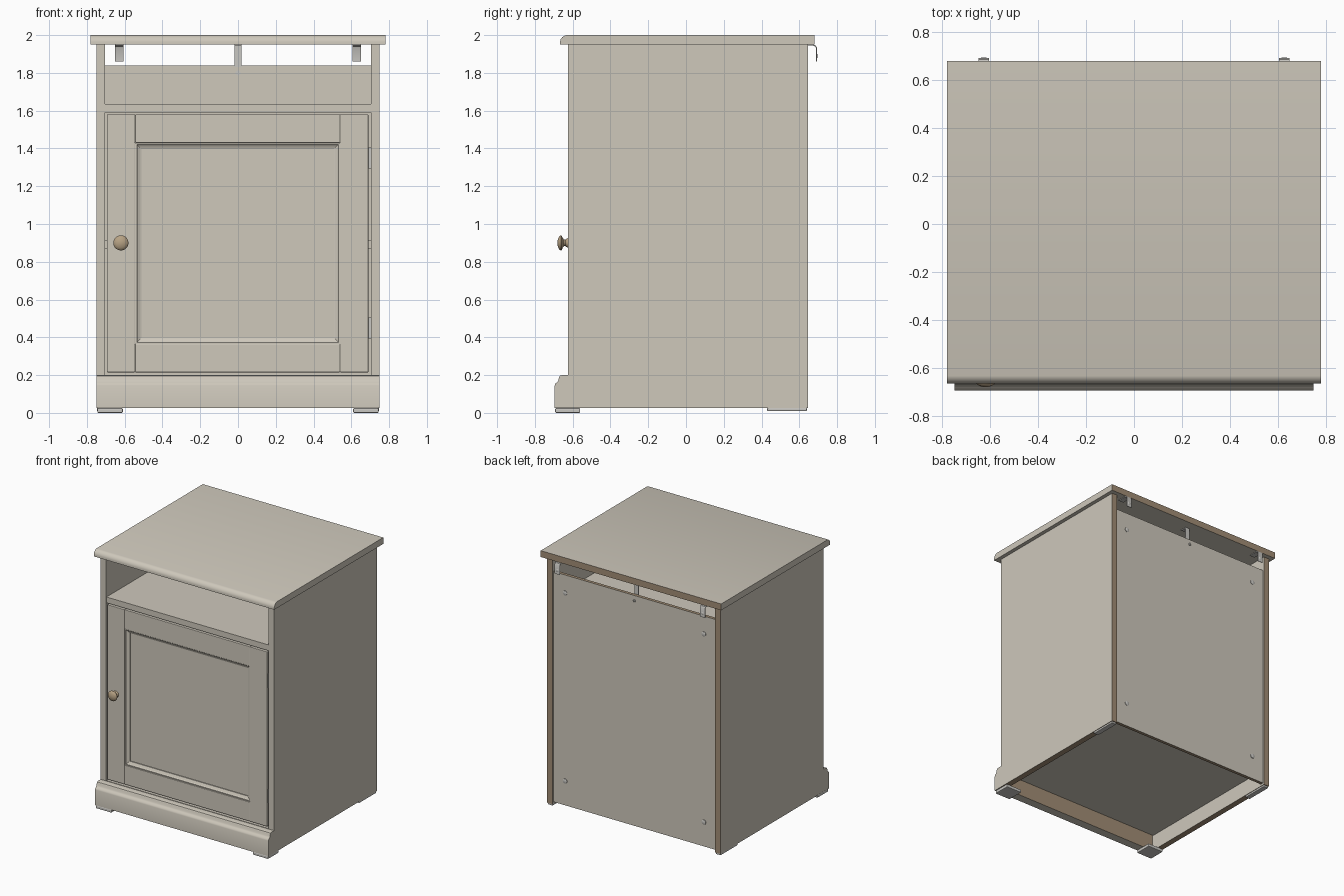
import bpy, bmesh, math
from mathutils import Matrix, Vector

cube = bpy.data.objects.get("Cube")
if cube:
    bpy.data.objects.remove(cube)


def material(name, color):
    m = bpy.data.materials.new(name)
    m.use_nodes = True
    m.diffuse_color = (*color, 1)
    m.node_tree.nodes["Principled BSDF"].inputs["Base Color"].default_value = (*color, 1)
    return m


cream = material("cream paint", (0.62, 0.58, 0.50))
raw = material("raw board", (0.36, 0.27, 0.18))
wood = material("knob wood", (0.47, 0.36, 0.23))
metal = material("metal", (0.58, 0.57, 0.54))
UP, DOWN, BACK = Vector((0, 0, 1)), Vector((0, 0, -1)), Vector((0, 1, 0))


def finish(name, bm, mats, raw_dirs=(), smooth=False):
    bmesh.ops.recalc_face_normals(bm, faces=bm.faces)
    # Unpainted faces are chosen by direction
    for f in bm.faces:
        if any(f.normal.dot(d) > 0.95 for d in raw_dirs):
            f.material_index = 1
    me = bpy.data.meshes.new(name)
    bm.to_mesh(me)
    bm.free()
    for m in mats:
        me.materials.append(m)
    ob = bpy.data.objects.new(name, me)
    bpy.context.collection.objects.link(ob)
    if smooth:
        bpy.ops.object.select_all(action='DESELECT')
        ob.select_set(True)
        bpy.context.view_layer.objects.active = ob
        bpy.ops.object.shade_smooth_by_angle(angle=math.radians(35))
    return ob


def box(name, x, y, z, mat=cream, raw_dirs=(), bevel=0):
    bm = bmesh.new()
    bmesh.ops.create_cube(bm, size=1)
    for v in bm.verts:
        v.co = [r[0] + (c + 0.5) * (r[1] - r[0]) for r, c in zip((x, y, z), v.co)]
    ob = finish(name, bm, [mat, raw], raw_dirs)
    if bevel:
        mod = ob.modifiers.new("soft edges", 'BEVEL')
        mod.width, mod.segments = bevel, 2
    return ob


def extrude_x(name, profile, x0, x1, mat=cream, raw_dirs=()):
    """Extrude a (y, z) outline along x."""
    bm = bmesh.new()
    face = bm.faces.new([bm.verts.new((x0, y, z)) for y, z in profile])
    ext = bmesh.ops.extrude_face_region(bm, geom=[face])
    moved = [g for g in ext["geom"] if isinstance(g, bmesh.types.BMVert)]
    bmesh.ops.translate(bm, verts=moved, vec=(x1 - x0, 0, 0))
    return finish(name, bm, [mat, raw], raw_dirs, smooth=True)


def lathe_y(name, profile, x, z, mat, steps=32):
    """Spin (y, radius) points around an axis parallel to y."""
    bm = bmesh.new()
    verts = [bm.verts.new((x, y, z + r)) for y, r in profile]
    edges = [bm.edges.new(p) for p in zip(verts, verts[1:])]
    bmesh.ops.spin(bm, geom=verts + edges, cent=(x, 0, z), axis=(0, 1, 0),
                   angle=math.tau, steps=steps)
    bmesh.ops.remove_doubles(bm, verts=bm.verts, dist=0.0005)
    return finish(name, bm, [mat], smooth=True)


def screw(name, x, y, z, r=0.015, depth=0.008):
    return lathe_y(name, [(y, 0), (y, r), (y + depth * 0.6, r), (y + depth, r * 0.6),
                          (y + depth, 0)], x, z, metal, 16)


# Top board with moulded front edge
extrude_x("top_board", [(0.68, 1.95), (0.68, 2.0), (-0.634, 2.0), (-0.646, 1.996),
                        (-0.656, 1.988), (-0.664, 1.977), (-0.667, 1.965),
                        (-0.667, 1.95)], -0.78, 0.78, raw_dirs=(BACK,))

# Carcass
for side, s in (("left", 1), ("right", -1)):
    box(side + "_side_panel", sorted((s * 0.703, s * 0.75)), (-0.625, 0.645), (0.025, 1.95),
        raw_dirs=(BACK, DOWN))
box("bottom_board", (-0.703, 0.703), (-0.62, 0.61), (0.15, 0.2))
box("niche_shelf", (-0.703, 0.703), (-0.62, 0.61), (1.59, 1.635))
box("inner_shelf", (-0.703, 0.703), (-0.55, 0.61), (0.87, 0.915))
box("back_panel", (-0.703, 0.703), (0.61, 0.635), (0.04, 1.84), raw_dirs=(UP, DOWN))

# Moulded plinth
extrude_x("plinth", [(-0.626, 0.025), (-0.626, 0.2), (-0.658, 0.2), (-0.668, 0.196),
                     (-0.673, 0.186), (-0.675, 0.172), (-0.682, 0.163), (-0.691, 0.156),
                     (-0.695, 0.145), (-0.695, 0.025)], -0.75, 0.75, raw_dirs=(BACK,))

# Feet
for side, s in (("left", 1), ("right", -1)):
    box(side + "_front_foot", sorted((s * 0.61, s * 0.745)), (-0.693, -0.56), (0.0, 0.025),
        metal, bevel=0.006)
    box(side + "_back_foot", sorted((s * 0.706, s * 0.747)), (0.43, 0.64), (0.01, 0.026),
        metal, bevel=0.004)

# Door frame
DX0, DX1, DZ0, DZ1 = -0.694, 0.69, 0.215, 1.58
W = 0.15
door_y = (-0.625, -0.575)
box("door_stile_right", (DX0, DX0 + W), door_y, (DZ0, DZ1), bevel=0.003)
box("door_stile_left", (DX1 - W, DX1), door_y, (DZ0, DZ1), bevel=0.003)
rail_y = (-0.624, -0.575)
box("door_rail_bottom", (DX0 + W, DX1 - W), rail_y, (DZ0, DZ0 + W), bevel=0.003)
box("door_rail_top", (DX0 + W, DX1 - W), rail_y, (DZ1 - W, DZ1), bevel=0.003)
box("door_panel", (DX0 + W, DX1 - W), (-0.598, -0.58), (DZ0 + W, DZ1 - W))

# Mitred moulding around the door panel, as (inset, y) steps
bm = bmesh.new()
rings = []
for i, y in ((0, -0.598), (0, -0.618), (0.008, -0.618), (0.014, -0.612),
             (0.026, -0.606), (0.032, -0.604), (0.032, -0.598)):
    x0, x1 = DX0 + W + i, DX1 - W - i
    z0, z1 = DZ0 + W + i, DZ1 - W - i
    rings.append([bm.verts.new(c) for c in ((x0, y, z0), (x1, y, z0), (x1, y, z1), (x0, y, z1))])
for a, b in zip(rings, rings[1:] + rings[:1]):
    for k in range(4):
        bm.faces.new((a[k], a[(k + 1) % 4], b[(k + 1) % 4], b[k]))
finish("door_moulding", bm, [cream])

# Knob
lathe_y("door_knob", [(-0.624, 0), (-0.624, 0.026), (-0.630, 0.024), (-0.638, 0.017),
                      (-0.646, 0.017), (-0.653, 0.026), (-0.658, 0.038), (-0.663, 0.040),
                      (-0.670, 0.036), (-0.676, 0.025), (-0.680, 0.012), (-0.681, 0)],
        -0.62, 0.9, wood)

# Hinges in the gap beside the door
for label, z in (("upper", 1.35), ("lower", 0.45)):
    box(label + "_hinge", (0.688, 0.703), (-0.615, -0.55), (z - 0.055, z + 0.055), metal)

# Bent wall brackets under the top board
for side, s in (("left", 1), ("right", -1)):
    x = s * 0.628
    extrude_x(side + "_wall_bracket",
              [(0.60, 1.949), (0.675, 1.949), (0.687, 1.945), (0.693, 1.935), (0.693, 1.86),
               (0.688, 1.86), (0.688, 1.933), (0.684, 1.940), (0.674, 1.944), (0.60, 1.944)],
              x - 0.022, x + 0.022, metal)
    screw(side + "_bracket_eyelet", x, 0.689, 1.89, 0.013, 0.007)

# Centre clip and fixing screws on the back panel
box("centre_clip", (-0.018, 0.018), (0.604, 0.610), (1.83, 1.95), metal)
box("centre_clip_flange", (-0.018, 0.018), (0.56, 0.610), (1.944, 1.95), metal)
screw("centre_screw_back", 0, 0.634, 1.8, 0.01)
screw("centre_screw_front", 0, 0.604, 1.8, 0.013)
for x in (-0.6, 0.6):
    for z in (0.23, 1.70):
        screw("back_fixing_screw", x, 0.634, z, 0.018)
